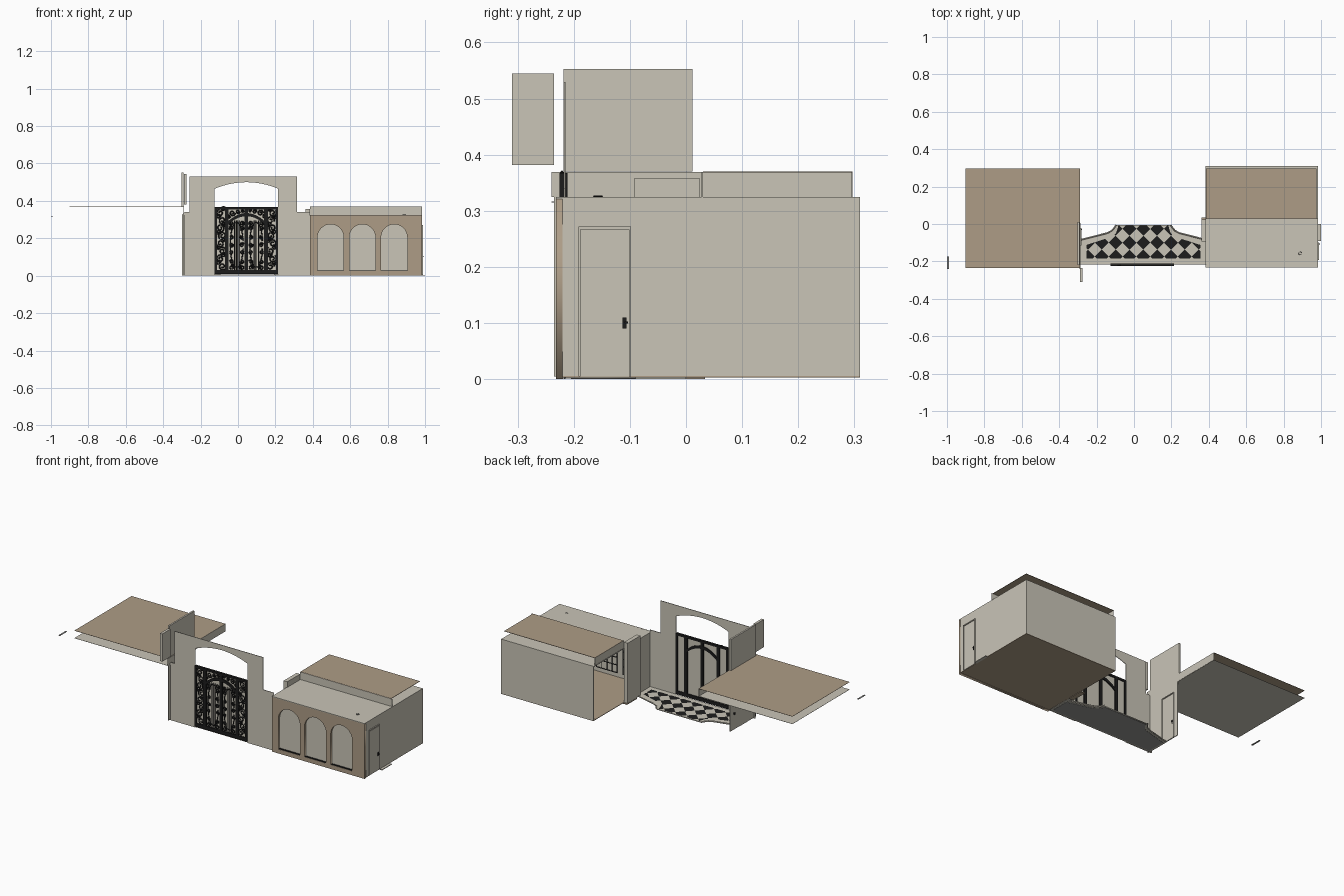
import bpy, bmesh, math
from mathutils import Matrix, Vector

if "Cube" in bpy.data.objects:
    bpy.data.objects.remove(bpy.data.objects["Cube"])


def material(name, rgb):
    m = bpy.data.materials.new(name)
    m.diffuse_color = (*rgb, 1)
    m.use_nodes = True
    m.node_tree.nodes["Principled BSDF"].inputs["Base Color"].default_value = m.diffuse_color
    return m


PALE = material("pale plaster", (.585, .555, .475))
TAN = material("tan stone", (.42, .335, .24))
BLACK = material("black iron", (.012, .012, .012))
GREY = material("grey underside", (.30, .30, .29))


def finish(name, mesh, mats):
    for m in mats:
        mesh.materials.append(m)
    ob = bpy.data.objects.new(name, mesh)
    bpy.context.collection.objects.link(ob)
    return ob


def box(name, x0, x1, y0, y1, z0, z1, mat):
    bm = bmesh.new()
    bmesh.ops.create_cube(bm, size=1)
    for v in bm.verts:
        v.co = (x0 + (v.co.x + .5) * (x1 - x0), y0 + (v.co.y + .5) * (y1 - y0),
                z0 + (v.co.z + .5) * (z1 - z0))
    me = bpy.data.meshes.new(name)
    bm.to_mesh(me)
    bm.free()
    return finish(name, me, [mat])


def curve_mesh(name, loops, mat, matrix, depth=0, bevel=0, closed=True):
    """Filled plate (depth) or wire work (bevel) from 2D polylines, as a mesh."""
    cu = bpy.data.curves.new(name, 'CURVE')
    cu.dimensions = '3D' if bevel else '2D'
    if not bevel:
        cu.fill_mode = 'BOTH'
        cu.extrude = depth / 2
    cu.bevel_depth = bevel
    cu.bevel_resolution = 0
    for pts in loops:
        s = cu.splines.new('POLY')
        s.points.add(len(pts) - 1)
        for p, q in zip(s.points, pts):
            p.co = (q[0], q[1], 0, 1)
        s.use_cyclic_u = closed
    tmp = bpy.data.objects.new(name + "_tmp", cu)
    bpy.context.collection.objects.link(tmp)
    dg = bpy.context.evaluated_depsgraph_get()
    me = bpy.data.meshes.new_from_object(tmp.evaluated_get(dg))
    bpy.data.objects.remove(tmp)
    me.transform(matrix)
    me.materials.clear()
    return finish(name, me, [mat])


def upright(y):
    return Matrix.Translation((0, y, 0)) @ Matrix.Rotation(math.pi / 2, 4, 'X')


def rect(x0, x1, z0, z1):
    return [(x0, z0), (x1, z0), (x1, z1), (x0, z1)]


def arc(cx, hw, z0, rise, n=16):
    """Low arch from right to left."""
    return [(cx + hw * math.cos(math.pi * i / n), z0 + rise * math.sin(math.pi * i / n))
            for i in range(n + 1)]


def segment(cx, hw, z0, rise, n=16):
    return [(cx + hw * (1 - 2 * i / n), z0 + rise * (1 - (1 - 2 * i / n) ** 2)) for i in range(n + 1)]


# ---- gate wall with stepped shoulders and arched opening
wall = ([(-.30, 0), (-.30, .325), (-.285, .34), (-.26, .34), (-.26, .53), (.315, .53), (.315, .34),
         (.385, .34), (.385, 0), (.215, 0)] + segment(.045, .17, .465, .035) + [(-.125, 0)])
curve_mesh("gate_wall", [wall], PALE, upright(-.216), .003)

# ---- iron gate: backing panel, frame, rails, stiles and scrolls
GX = .045
box("gate_backing", -.125, .215, -.2175, -.2165, .01, .365, PALE)
for x, w in ((-.119, .012), (-.06, .02), (GX, .018), (.15, .02), (.209, .012)):
    box("gate_stile", x - w / 2, x + w / 2, -.225, -.211, .01, .367, BLACK)
for z0, z1 in ((.01, .03), (.355, .367)):
    box("gate_rail", -.125, .215, -.225, -.211, z0, z1, BLACK)
outer, inner = segment(GX, .105, .285, .05), segment(GX, .105, .268, .05)
curve_mesh("gate_arch", [outer + inner[::-1]], BLACK, upright(-.218), .014)


def spiral(cx, cz, r, turn, start, n=18):
    return [(cx + r * (1 - .8 * i / n) * math.cos(start + turn * 9 * i / n),
             cz + r * (1 - .8 * i / n) * math.sin(start + turn * 9 * i / n)) for i in range(n + 1)]


scrolls, bars = [], []
for side in (-1, 1):
    # side panel scrolls
    for k in range(8):
        z = .05 + k * .041
        scrolls.append(spiral(GX + side * (.128 + .012 * (k % 2)), z, .022, side * (-1) ** k, k))
        scrolls.append(spiral(GX + side * (.148 - .024 * (k % 2)), z + .02, .013, -side, k))
    # spandrel scrolls
    for dx, z, r in ((.02, .347, .008), (.045, .342, .011), (.075, .335, .016), (.096, .318, .011)):
        scrolls.append(spiral(GX + side * dx, z, r, side, 0))
    # door leaf: oval border, bars and corner scrolls
    cx = GX + side * .052
    bars.append([(cx + .033 * math.cos(a * math.pi / 16),
                  .165 + .10 * math.sin(a * math.pi / 16) + (.02 if a < 16 else -.02)) for a in range(33)])
    for dx in (-.012, 0, .012):
        bars.append([(cx + dx, .03), (cx + dx, .295)])
    for dx in (-.028, .028):
        for z, r in ((.045, .014), (.075, .011), (.255, .012), (.28, .013), (.165, .012), (.125, .01), (.205, .01)):
            scrolls.append(spiral(cx + dx, z, r, 1 if dx > 0 else -1, z * 40))
curve_mesh("gate_scrolls", scrolls, BLACK, upright(-.221), bevel=.0036, closed=False)
curve_mesh("gate_bars", bars, BLACK, upright(-.221), bevel=.003, closed=False)

# ---- forecourt floor: slab, chequered tiles and curved kerb
CX = .05


def court(hw, y0, y1, ys, xi, top):
    half = [(hw, y0), (hw, y1), (xi + .035, ys), (xi + .012, ys + .012), (xi, ys + .025), (xi - .012, top)]
    return [(CX + x, y) for x, y in half] + [(CX - x, y) for x, y in half[::-1]]


curve_mesh("court_slab", [court(.338, -.215, -.085, -.048, .158, -.005)], PALE,
           Matrix.Translation((0, 0, .004)), .005)
curve_mesh("court_underside", [court(.325, -.205, -.095, -.058, .15, -.008)], GREY,
           Matrix.Translation((0, 0, .0006)), .0012)
kerb = court(.338, -.215, -.085, -.048, .158, -.005)
for i, pts in enumerate((kerb[1:6], kerb[6:11])):
    curve_mesh("court_kerb", [pts], PALE, Matrix.Translation((0, 0, .007)), bevel=.004, closed=False)

bm = bmesh.new()
bm.faces.new([bm.verts.new((x, y, .008)) for x, y in court(.305, -.185, -.112, -.072, .145, -.008)])
bmesh.ops.triangulate(bm, faces=bm.faces[:])
T = .037
for n in (Vector((1, 1, 0)), Vector((1, -1, 0))):
    for k in range(-14, 15):
        p = Vector((CX, -.10, 0)) + n * (k + .5) * T
        bmesh.ops.bisect_plane(bm, geom=bm.verts[:] + bm.edges[:] + bm.faces[:], plane_co=p, plane_no=n)
for f in bm.faces:
    c = f.calc_center_median()
    a, b = c.x - CX + c.y + .10, c.x - CX - c.y - .10
    # diamonds in a row share one colour, rows alternate
    f.material_index = (math.floor(a / (2 * T) + .5) + math.floor(b / (2 * T) + .5)) % 2
    f.normal_update()
    if f.normal.z < 0:
        f.normal_flip()
me = bpy.data.meshes.new("court_tiles")
bm.to_mesh(me)
bm.free()
finish("court_tiles", me, [BLACK, PALE])


# ---- panelled side door on a wall facing +x, with frame and handle
def side_door(x, y):
    for a, b in ((y, y + .004), (y + .09, y + .094)):
        box("door_jamb", x, x + .005, a, b, .005, .272, PALE)
    box("door_head", x, x + .005, y, y + .094, .267, .272, PALE)
    box("door_leaf", x, x + .002, y + .004, y + .09, .005, .263, PALE)
    box("door_handle_plate", x + .002, x + .005, y + .079, y + .086, .09, .11, BLACK)
    box("door_handle", x + .004, x + .01, y + .082, y + .089, .099, .103, BLACK)


# ---- right wing: hollow room, open at the rear of its inner side
box("wing_floor", .385, .985, -.22, .31, .003, .006, TAN)
box("wing_ceiling", .383, .985, -.232, .31, .321, .325, PALE)
box("wing_back_wall", .385, .985, .304, .31, .005, .325, PALE)
box("wing_end_wall", .979, .985, -.218, .31, .005, .325, PALE)
box("wing_inner_wall", .383, .389, -.218, .0, .005, .325, PALE)
box("wing_window_wall", .385, .985, -.22, -.216, .005, .325, PALE)
side_door(.985, -.192)
box("end_threshold", .985, 1.0, -.09, 0, 0, .004, PALE)
box("inner_pier", .362, .386, -.093, .025, .005, .358, PALE)
box("inner_step", .36, .388, -.06, .034, 0, .005, TAN)
curve_mesh("ceiling_ring", [[(.888 + .008 * math.cos(a * math.pi / 6), -.157 + .008 * math.sin(a * math.pi / 6))
                             for a in range(12)]], BLACK, Matrix.Translation((0, 0, .326)), bevel=.001)

# facade with three arches, sills and inner glazing bars
holes = []
for cx in (.495, .665, .835):
    holes.append([(cx - .07, .025), (cx + .07, .025)] + arc(cx, .07, .205, .07))
    box("arch_sill", cx - .07, cx + .07, -.23, -.22, .022, .028, BLACK)
    for i in range(5):
        x = cx - .066 + i * .033
        box("glazing_bar", x - .002, x + .002, -.216, -.213, .03, .205 + .065 * math.sin(math.acos(
            max(-1, min(1, (x - cx) / .07)))), BLACK)
    for z in (.03, .075, .12, .165, .21):
        box("glazing_rail", cx - .068, cx + .068, -.216, -.213, z - .002, z + .002, BLACK)
curve_mesh("wing_facade", [rect(.385, .985, 0, .325)] + holes, TAN, upright(-.225), .014)

# ---- raised roofs: the right one is set back behind a fascia
box("right_roof", .385, .975, .03, .297, .368, .370, TAN)
box("right_fascia_front", .385, .983, .028, .030, .325, .369, PALE)
box("right_fascia_inner", .385, .387, .03, .295, .325, .369, PALE)
box("left_roof", -.90, -.29, -.235, .297, .368, .369, TAN)
box("left_ceiling", -.90, -.29, -.235, .297, .324, .325, PALE)
box("left_fascia_inner", -.291, -.289, -.24, .297, .325, .369, PALE)

# ---- left inner wall with door, and the two upright panels above it
box("left_inner_wall", -.291, -.287, -.235, .005, .005, .325, PALE)
side_door(-.287, -.115)
box("left_outer_handle", -.30, -.291, -.033, -.026, .095, .105, BLACK)
box("large_upright_panel", -.302, -.292, -.218, .012, .37, .553, PALE)
box("small_upright_panel", -.29, -.275, -.31, -.235, .382, .545, PALE)

# ---- loose strip at far left
box("far_strip", -1.0, -.99, -.24, -.175, .315, .317, GREY)
